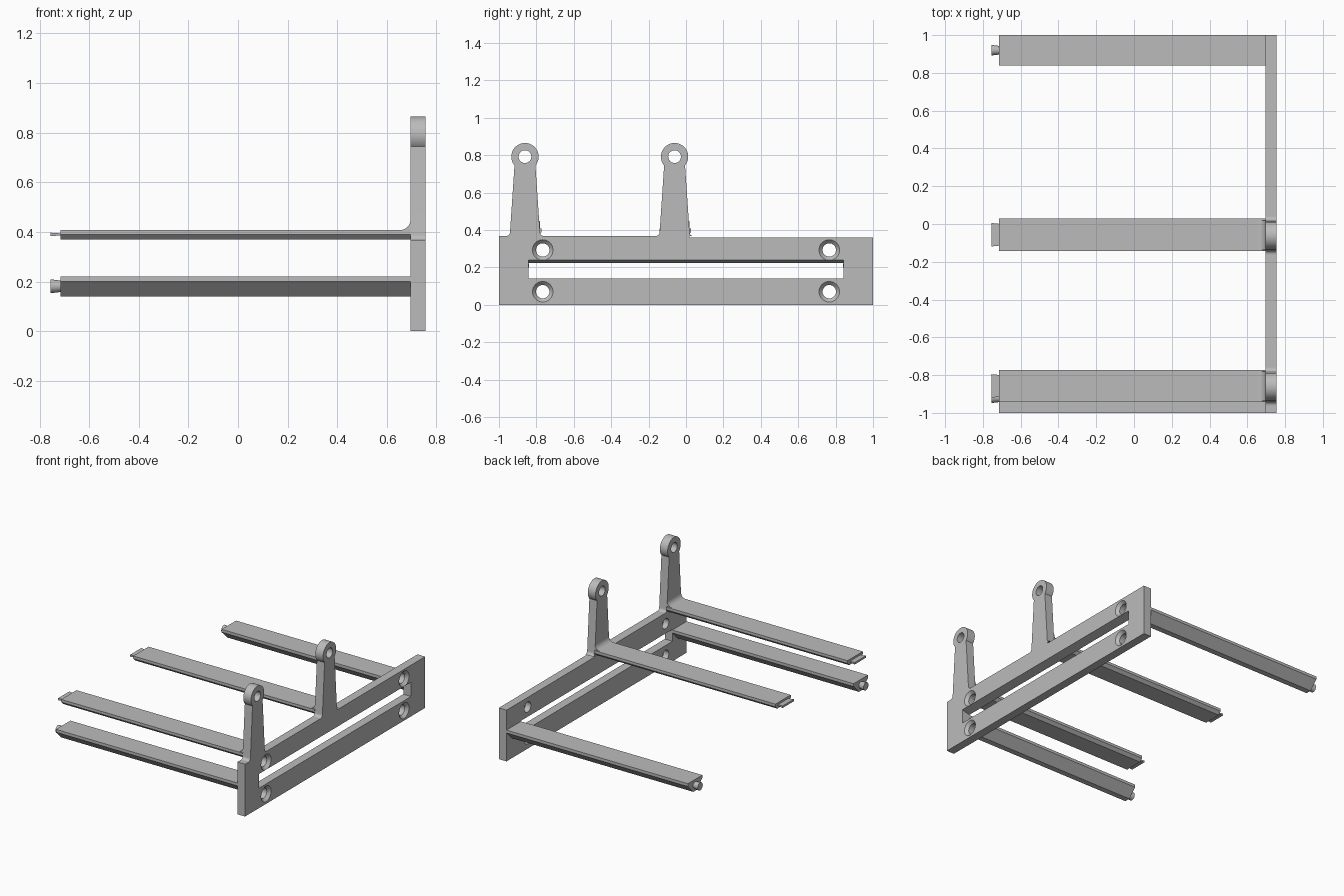
import bpy, bmesh
from math import sin, cos, pi, radians

if "Cube" in bpy.data.objects:
    bpy.data.objects.remove(bpy.data.objects["Cube"], do_unlink=True)

grey = bpy.data.materials.new("plain grey")
grey.use_nodes = True
COLOR = (0.5, 0.5, 0.5, 1)
grey.diffuse_color = COLOR
grey.node_tree.nodes["Principled BSDF"].inputs["Base Color"].default_value = COLOR

X_IN, X_OUT = 0.695, 0.755    # thickness of the side frame
ARM_END, TIP = -0.715, -0.755


def loft(name, sections):
    """Closed solid through matching rings of points."""
    bm = bmesh.new()
    rings = [[bm.verts.new(p) for p in ring] for ring in sections]
    n = len(rings[0])
    for a, b in zip(rings, rings[1:]):
        for i in range(n):
            j = (i + 1) % n
            bm.faces.new((a[i], a[j], b[j], b[i]))
    bm.faces.new(rings[0])
    bm.faces.new(rings[-1])
    bmesh.ops.recalc_face_normals(bm, faces=bm.faces)
    mesh = bpy.data.meshes.new(name)
    bm.to_mesh(mesh)
    bm.free()
    mesh.materials.append(grey)
    obj = bpy.data.objects.new(name, mesh)
    bpy.context.collection.objects.link(obj)
    return obj


def extrude_x(name, outline, x0, x1):
    return loft(name, [[(x, y, z) for y, z in outline] for x in (x0, x1)])


def arc(y, z, r, start, end, n=12):
    steps = [radians(start + (end - start) * i / n) for i in range(n + 1)]
    return [(y + r * cos(a), z + r * sin(a)) for a in steps]


def round_x(name, y, z, stations, n=32):
    """Turned solid along x, from (x, radius) stations."""
    return loft(name, [[(x, y + r * cos(2 * pi * i / n), z + r * sin(2 * pi * i / n))
                        for i in range(n)] for x, r in stations])


def cut(obj, cutters):
    for c in cutters:
        mod = obj.modifiers.new("cut", 'BOOLEAN')
        mod.operation, mod.solver, mod.object = 'DIFFERENCE', 'EXACT', c
    graph = bpy.context.evaluated_depsgraph_get()
    mesh = bpy.data.meshes.new_from_object(obj.evaluated_get(graph))
    obj.modifiers.clear()
    obj.data = mesh
    for c in cutters:
        bpy.data.objects.remove(c, do_unlink=True)


def smooth(obj):
    bpy.ops.object.select_all(action='DESELECT')
    obj.select_set(True)
    bpy.context.view_layer.objects.active = obj
    bpy.ops.object.shade_smooth_by_angle(angle=radians(30))


# Side frame with a step in its top edge, a slot and countersunk holes
frame = extrude_x("side_frame", [(-1, 0), (1, 0), (1, 0.36), (0.02, 0.36),
                                 (0.02, 0.368), (-1, 0.368)], X_IN, X_OUT)
slot = loft("slot_cutter", [[(x, -0.843, 0.14), (x, 0.843, 0.14),
                             (x, 0.843, top), (x, -0.843, top)]
                            for x, top in ((X_IN - 0.06, 0.209), (X_IN, 0.224),
                                           (X_OUT, 0.24), (X_OUT + 0.06, 0.256))])
cutters = [slot]
for y in (-0.766, 0.766):
    for z in (0.07, 0.293):
        cutters.append(round_x("screw_cutter", y, z, [
            (X_IN - 0.02, 0.036), (X_OUT - 0.02, 0.036),
            (X_OUT, 0.055), (X_OUT + 0.02, 0.074)]))
cut(frame, cutters)
smooth(frame)


def arm(name, y, top, lip, bevel, half):
    """Straight arm with a thin lip and bevelled underside."""
    low = half - bevel
    z1 = top - lip
    z0 = z1 - bevel
    extrude_x(name, [(y - low, z0), (y + low, z0), (y + half, z1), (y + half, top),
                     (y - half, top), (y - half, z1)], ARM_END, X_IN)


# Lower arms, each with a flared round peg
for side, y in (("front", -0.92), ("back", 0.92)):
    arm(side + "_lower_arm", y, 0.22, 0.02, 0.06, 0.08)
    smooth(round_x(side + "_round_peg", y, 0.181, [(ARM_END, 0.023), (TIP, 0.028)]))

# Upper arms, each with a flat tongue, a tower and a fillet between them
for side, y in (("front", -0.857), ("middle", -0.057)):
    arm(side + "_upper_arm", y, 0.408, 0.019, 0.02, 0.085)
    loft(side + "_tongue", [[(x, y - w, 0.39 - h), (x, y + w, 0.39 - h),
                             (x, y + w, 0.39 + h), (x, y - w, 0.39 + h)]
                            for x, w, h in ((ARM_END, 0.058, 0.004), (TIP, 0.062, 0.007))])

    # Tapered tower with flared foot and round eye
    c = y - 0.004
    outline = (arc(c + 0.1, 0.388, 0.02, 270, 180, 6)
               + arc(c, 0.792, 0.073, -40, 220, 40)
               + arc(c - 0.1, 0.388, 0.02, 360, 270, 6))
    tower = extrude_x(side + "_tower", outline, X_IN, X_OUT)
    cut(tower, [round_x("eye_cutter", c, 0.792, [(X_IN - 0.1, 0.034), (X_OUT + 0.1, 0.034)])])
    smooth(tower)

    corner = [(X_IN, 0.408)] + arc(X_IN - 0.04, 0.448, 0.04, 0, -90, 10)
    smooth(loft(side + "_fillet", [[(x, y + d, z) for x, z in corner]
                                   for d in (-0.08, 0.076)]))
